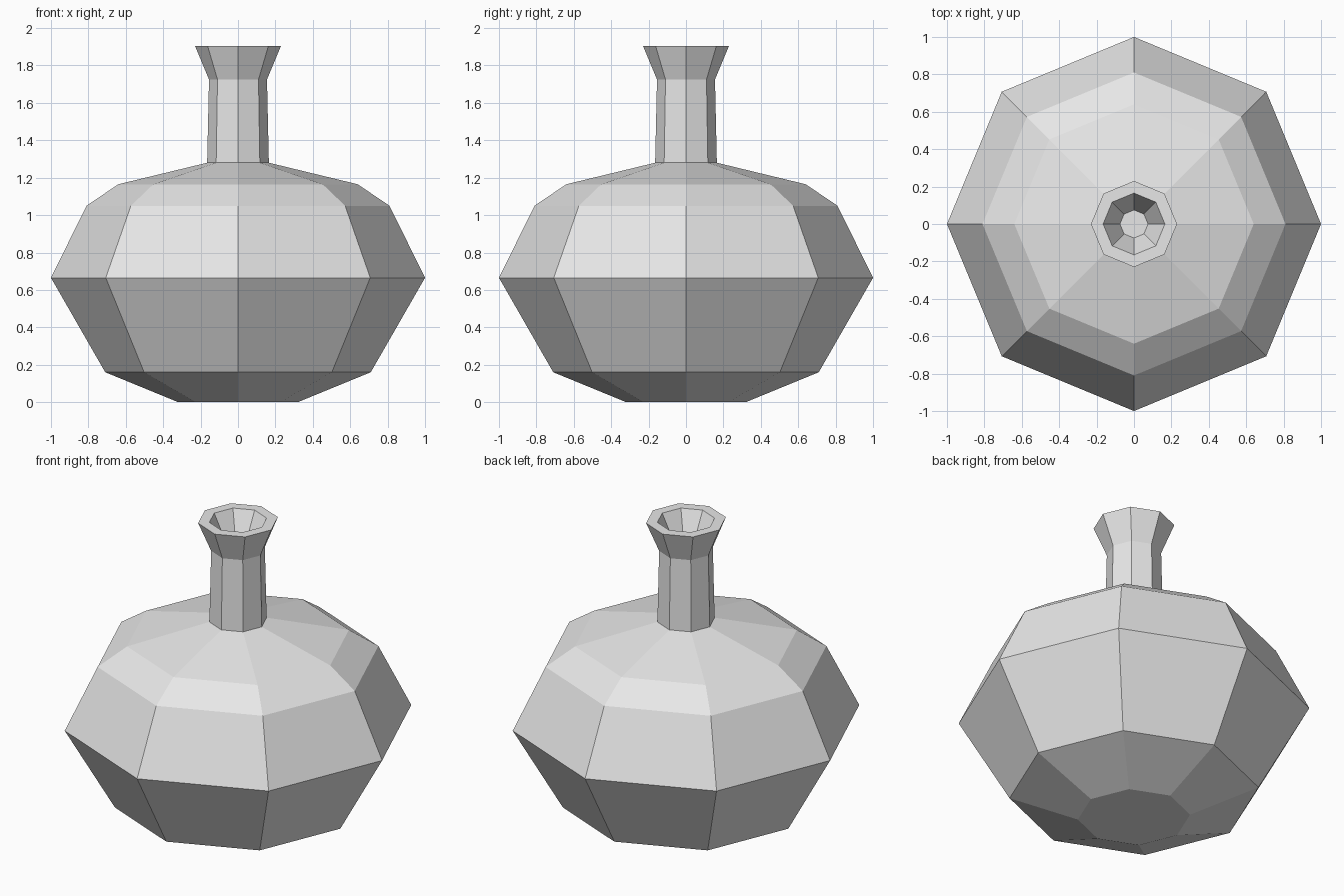
import bpy
import bmesh
from math import cos, sin, tau

cube = bpy.data.objects.get("Cube")
if cube:
    bpy.data.objects.remove(cube, do_unlink=True)

SIDES = 8

# Single plain clay colour
clay = bpy.data.materials.new("light_grey_clay")
clay.use_nodes = True
colour = (0.8, 0.8, 0.8, 1)
clay.diffuse_color = colour
clay.node_tree.nodes["Principled BSDF"].inputs["Base Color"].default_value = colour


def lathe(name, profile):
    """Spin (radius, height) points into a faceted solid, capped at both ends."""
    bm = bmesh.new()
    rings = [[bm.verts.new((r * cos(tau * i / SIDES), r * sin(tau * i / SIDES), z))
              for i in range(SIDES)] for r, z in profile]
    for low, high in zip(rings, rings[1:]):
        for i in range(SIDES):
            j = (i + 1) % SIDES
            bm.faces.new((low[i], low[j], high[j], high[i]))
    bm.faces.new(rings[0][::-1])
    bm.faces.new(rings[-1])
    mesh = bpy.data.meshes.new(name)
    bm.to_mesh(mesh)
    bm.free()
    mesh.materials.append(clay)
    obj = bpy.data.objects.new(name, mesh)
    bpy.context.collection.objects.link(obj)
    return obj


# Base, belly, shoulder, neck, flared lip, then the funnel inside the mouth
lathe("vase", [
    (0.32, 0), (0.71, 0.16), (1, 0.665), (0.81, 1.05), (0.64, 1.165),
    (0.165, 1.28), (0.155, 1.725), (0.23, 1.905),
    (0.165, 1.905), (0.075, 1.725),
])
